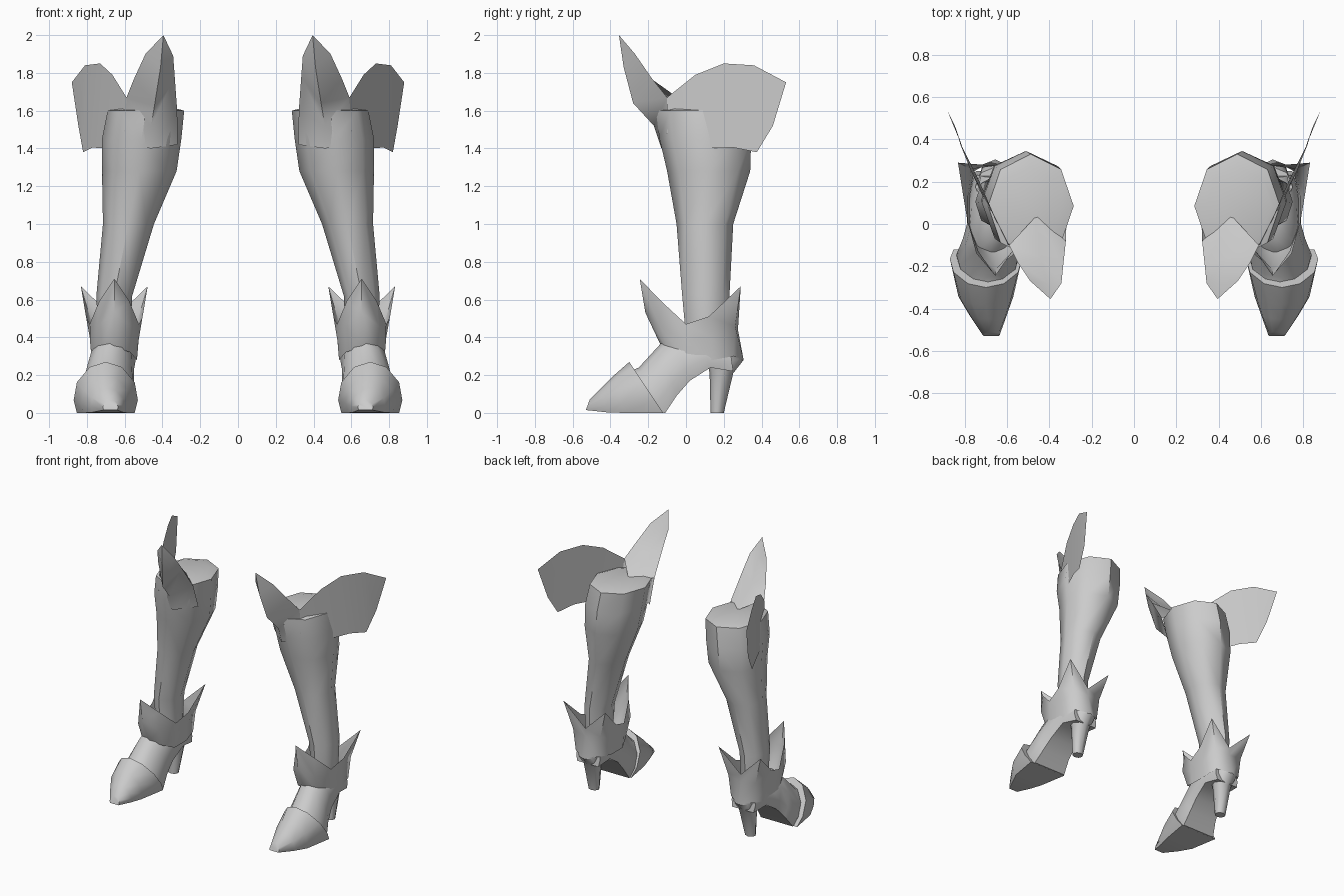
import bpy, math

if "Cube" in bpy.data.objects:
    bpy.data.objects.remove(bpy.data.objects["Cube"])

grey = bpy.data.materials.new("plain grey")
grey.diffuse_color = (0.6, 0.6, 0.6, 1)
grey.use_nodes = True
grey.node_tree.nodes["Principled BSDF"].inputs["Base Color"].default_value = grey.diffuse_color


def make(name, verts, faces, sharp=50):
    """Mesh object for the +x boot, mirrored across x = 0."""
    me = bpy.data.meshes.new(name)
    me.from_pydata(verts, [], faces)
    me.materials.append(grey)
    ob = bpy.data.objects.new(name, me)
    bpy.context.collection.objects.link(ob)
    bpy.context.view_layer.objects.active = ob
    ob.select_set(True)
    bpy.ops.object.mode_set(mode='EDIT')
    bpy.ops.mesh.select_all(action='SELECT')
    bpy.ops.mesh.remove_doubles(threshold=0.0005)
    bpy.ops.mesh.normals_make_consistent(inside=False)
    bpy.ops.object.mode_set(mode='OBJECT')
    bpy.ops.object.shade_smooth_by_angle(angle=math.radians(sharp))
    ob.select_set(False)
    ob.modifiers.new("mirror", 'MIRROR').use_mirror_merge = False


def loft(name, rings, closed=True, caps=(False, False), sharp=50):
    """Skin a sequence of equal-length rings (or open rows)."""
    n = len(rings[0])
    verts = [p for r in rings for p in r]
    faces = []
    for i in range(len(rings) - 1):
        for j in range(n if closed else n - 1):
            k = (j + 1) % n
            faces.append((i * n + j, i * n + k, (i + 1) * n + k, (i + 1) * n + j))
    if caps[0]:
        faces.append(tuple(range(n))[::-1])
    if caps[1]:
        faces.append(tuple(range(len(verts) - n, len(verts))))
    make(name, verts, faces, sharp)


def oval(z, x0, x1, y0, y1, n=8):
    return [((x0 + x1) / 2 + (x1 - x0) / 2 * math.cos(a),
             (y0 + y1) / 2 + (y1 - y0) / 2 * math.sin(a), z)
            for a in (2 * math.pi * i / n for i in range(n))]


# shin and calf with closed top
loft("shin", [oval(0.40, .57, .74, .00, .22), oval(0.62, .56, .75, -.02, .23),
              oval(1.00, .445, .715, -.05, .25), oval(1.28, .325, .72, -.10, .34),
              oval(1.45, .30, .72, -.14, .345), oval(1.60, .285, .69, -.16, .33),
              oval(1.615, .34, .65, -.10, .27)], caps=(True, True))

# knee spike: outer and inner sheets joined along the side edges
tip = (.395, -.355, 2.0)
left = [(.343, -.28, 1.89), (.335, -.20, 1.78), (.322, -.08, 1.60)]
right = [(.49, -.27, 1.90), (.55, -.18, 1.77), (.59, -.10, 1.67)]
outer = [(.41, -.33, 1.83), (.44, -.28, 1.64), (.46, -.17, 1.52)]
inner = [(.41, -.28, 1.87), (.44, -.16, 1.73), (.46, .04, 1.61)]
low = [(.32, -.02, 1.42), (.46, -.13, 1.40), (.61, -.07, 1.42)]
loft("knee_spike_front", [[tip] * 3] + list(zip(left, outer, right)) + [low], closed=False, sharp=70)
loft("knee_spike_inside", [[tip] * 3] + list(zip(left, inner, right)), closed=False, sharp=70)

# side wing: thin sheet sweeping back from the knee
loft("side_wing", [
    [(.59, -.10, 1.67), (.665, .05, 1.79), (.73, .20, 1.85), (.81, .36, 1.84), (.88, .53, 1.75)],
    [(.60, -.10, 1.48), (.70, .10, 1.40), (.77, .25, 1.405), (.82, .375, 1.38), (.845, .46, 1.52)],
], closed=False)

# ankle cuff: one front spike and two rear spikes; columns of (half width, y, z)
half = [[(0, -.245, .71), (0, -.215, .53), (0, -.13, .35)],
        [(.08, -.13, .59), (.09, -.14, .46), (.085, -.09, .32)],
        [(.13, .00, .47), (.128, .00, .38), (.12, .00, .28)],
        [(.15, .12, .51), (.13, .13, .40), (.12, .14, .28)],
        [(.177, .29, .67), (.115, .26, .46), (.10, .25, .30)],
        [(0, .275, .50), (0, .275, .44), (0, .305, .28)]]
cols = [(1, c) for c in half] + [(-1, c) for c in half[4:0:-1]]
loft("ankle_cuff", [[(.655 + s * c[k][0], c[k][1], c[k][2]) for s, c in cols]
                    for k in range(3)], sharp=70)

# foot cross-sections: (half-width factor, height fraction)
PROFILE = [(.9, 0), (1, .25), (.9, .6), (.5, .9)]


def section(yb, zb, yt, zt, cx, hw):
    pts = [(s * w, t) for s, seq in ((1, PROFILE), (-1, PROFILE[::-1])) for w, t in seq]
    pts.insert(4, (0, 1))
    return [(cx + w * hw, yb + (yt - yb) * t, zb + (zt - zb) * t) for w, t in pts]


loft("toe_cap", [section(-.53, .015, -.51, .07, .675, .04),
                 section(-.42, .003, -.45, .13, .69, .09),
                 section(-.33, .0, -.38, .20, .70, .13),
                 section(-.12, .0, -.30, .27, .70, .17)], caps=(True, True))
loft("foot", [section(-.25, .01, -.30, .22, .69, .12),
              section(-.11, .0, -.25, .24, .69, .15),
              section(-.05, .09, -.14, .36, .68, .13),
              section(.02, .17, -.07, .42, .67, .12),
              section(.13, .24, .06, .44, .66, .12),
              section(.25, .22, .22, .43, .655, .10)], caps=(True, True))

# tapered heel
loft("heel", [oval(.38, .56, .75, .08, .27), oval(.28, .57, .74, .11, .305),
              oval(.21, .59, .72, .125, .25), oval(0, .62, .70, .13, .20)],
     caps=(True, True))
